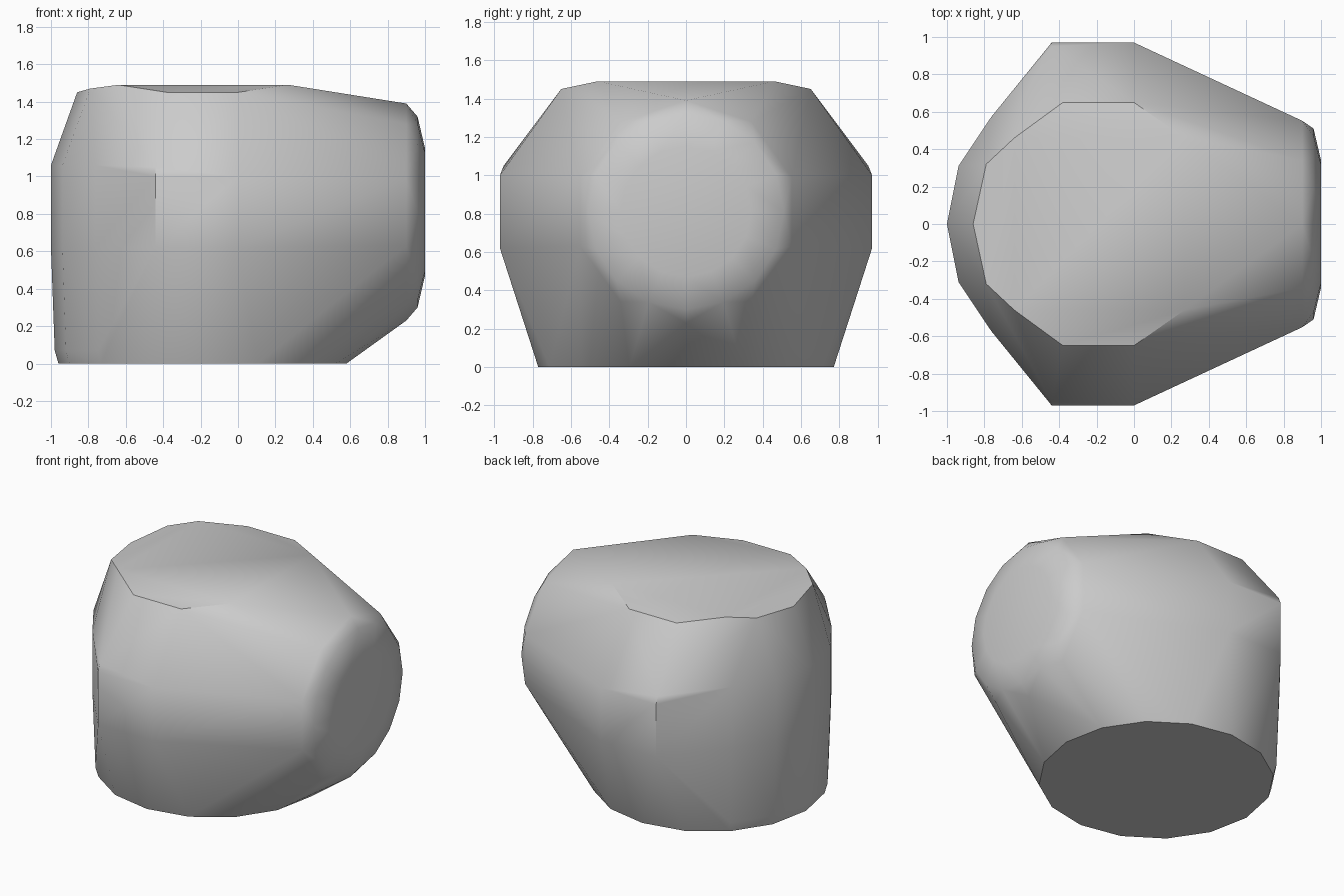
import bpy, bmesh
from math import sin, cos, tau, radians

cube = bpy.data.objects.get("Cube")
if cube:
    bpy.data.objects.remove(cube, do_unlink=True)

CX = -0.19      # axis of the upright body
NOSE_Z = 0.81   # axis of the round nose

bm = bmesh.new()


def point(x, y, z):
    bm.verts.new((x, y, z))


def mirrored(x, y, z):
    """Add a point on both sides."""
    point(x, y, z)
    point(x, -y, z)


def upright_ring(radius, z, sides=16):
    for i in range(sides):
        a = tau * i / sides
        point(CX + radius * cos(a), radius * sin(a), z)


def nose_ring(radius, x, sides):
    for i in range(sides):
        a = tau * i / sides
        point(x, radius * sin(a), NOSE_Z + radius * cos(a))


# Upright body: base, lower wall, upper wall
upright_ring(0.77, 0)
upright_ring(0.79, 0.07)
upright_ring(0.81, 0.62)
upright_ring(0.81, 1.06)

# Shallow domed nose
nose_ring(0.58, 0.90, 10)
nose_ring(0.51, 0.96, 16)
nose_ring(0.34, 1.0, 16)

# Flat side panels and the shoulders above them
for x in (-0.44, 0):
    mirrored(x, 0.97, 0.62)
    mirrored(x, 0.97, 1.0)
mirrored(-0.44, 0.95, 1.05)
mirrored(-0.38, 0.65, 1.45)
mirrored(0, 0.65, 1.45)

# Flat top and its rear rim
mirrored(-0.64, 0.46, 1.49)
mirrored(0.27, 0.46, 1.49)
mirrored(-0.79, 0.32, 1.47)
point(-0.86, 0, 1.45)

# Wrap the sections in one skin
result = bmesh.ops.convex_hull(bm, input=bm.verts[:])
loose = [v for v in bm.verts if not v.link_faces]
bmesh.ops.delete(bm, geom=loose, context='VERTS')
bmesh.ops.dissolve_limit(bm, angle_limit=radians(0.5),
                         verts=bm.verts[:], edges=bm.edges[:])
bmesh.ops.recalc_face_normals(bm, faces=bm.faces[:])

mesh = bpy.data.meshes.new("body_shell")
bm.to_mesh(mesh)
bm.free()
shell = bpy.data.objects.new("body_shell", mesh)
bpy.context.collection.objects.link(shell)

# Plain grey surface
grey = bpy.data.materials.new("plain_grey")
grey.use_nodes = True
colour = (0.6, 0.6, 0.6, 1)
grey.diffuse_color = colour
grey.node_tree.nodes["Principled BSDF"].inputs["Base Color"].default_value = colour
mesh.materials.append(grey)

# Smooth shading with sharp rims kept
bpy.ops.object.select_all(action='DESELECT')
shell.select_set(True)
bpy.context.view_layer.objects.active = shell
bpy.ops.object.shade_smooth_by_angle(angle=radians(30))
